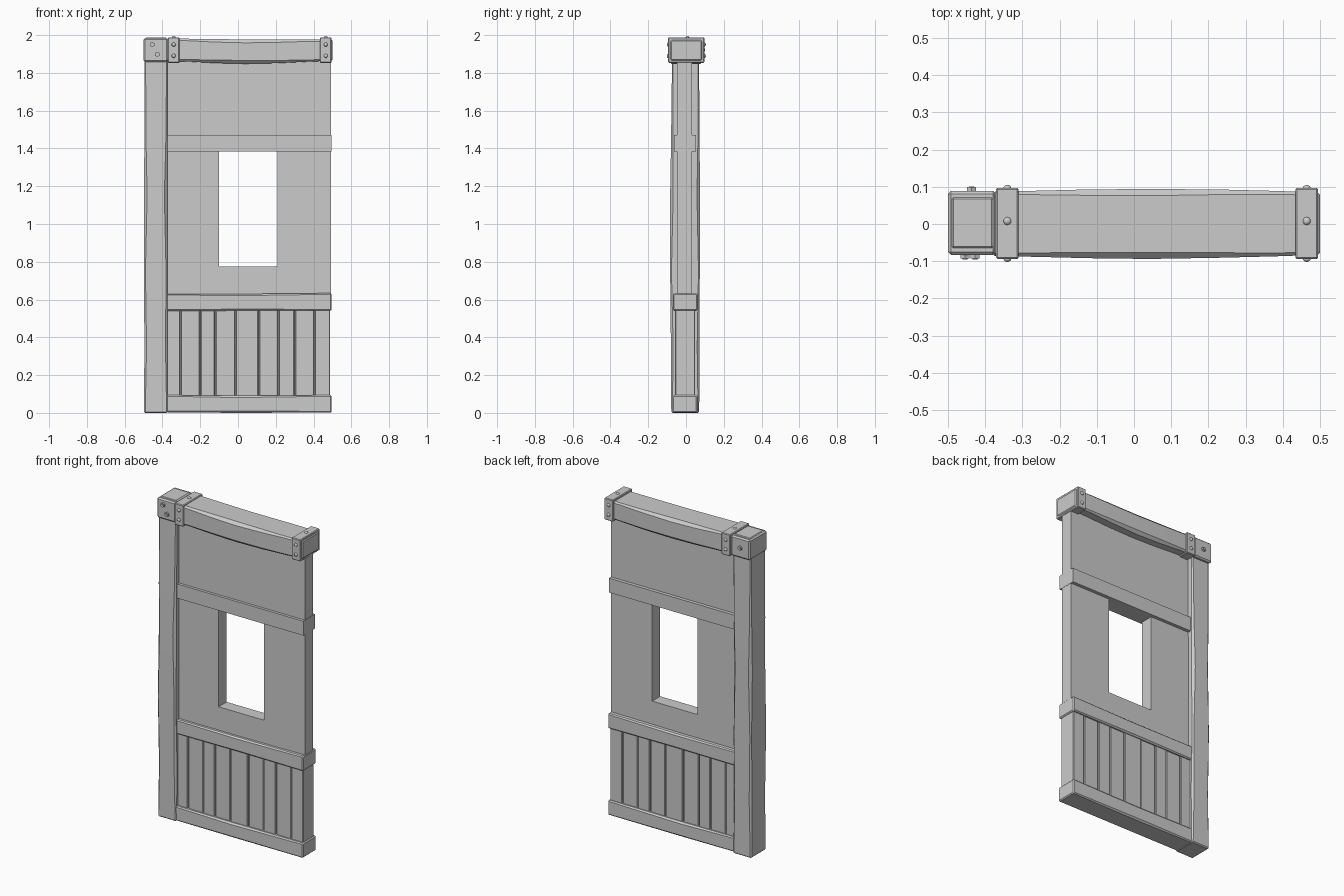
import bpy, bmesh
from math import pi
from mathutils import Matrix, Vector

if "Cube" in bpy.data.objects:
    bpy.data.objects.remove(bpy.data.objects["Cube"])


def finish(bm, name):
    bmesh.ops.recalc_face_normals(bm, faces=bm.faces)
    me = bpy.data.meshes.new(name)
    bm.to_mesh(me)
    bm.free()
    ob = bpy.data.objects.new(name, me)
    bpy.context.collection.objects.link(ob)
    return ob


def box(name, x, y, z, bevel=0.0):
    bm = bmesh.new()
    size = Vector((x[1] - x[0], y[1] - y[0], z[1] - z[0]))
    mid = Vector((x[0] + x[1], y[0] + y[1], z[0] + z[1])) / 2
    bmesh.ops.create_cube(bm, size=1, matrix=Matrix.Translation(mid) @ Matrix.Diagonal((*size, 1)))
    if bevel:
        bmesh.ops.bevel(bm, geom=bm.edges[:], offset=bevel, segments=1, affect='EDGES')
    return finish(bm, name)


def timber(name, stations, place, end=0.006):
    """Hewn timber: chamfered rectangles (t, u0, u1, v0, v1, chamfer) lofted along t."""
    a, b = stations[0], stations[-1]

    def tip(s, t):
        return (t, s[1] + end, s[2] - end, s[3] + end, s[4] - end, s[5] * 0.6)
    rows = [tip(a, a[0]), (a[0] + end, *a[1:]), *stations[1:-1],
            (b[0] - end, *b[1:]), tip(b, b[0])]
    bm = bmesh.new()
    rings = []
    for t, u0, u1, v0, v1, c in rows:
        pts = [(u0 + c, v0), (u1 - c, v0), (u1, v0 + c), (u1, v1 - c),
               (u1 - c, v1), (u0 + c, v1), (u0, v1 - c), (u0, v0 + c)]
        rings.append([bm.verts.new(place(t, u, v)) for u, v in pts])
    for r, s in zip(rings, rings[1:]):
        for i in range(8):
            j = (i + 1) % 8
            bm.faces.new((r[i], r[j], s[j], s[i]))
    bm.faces.new(rings[0])
    bm.faces.new(rings[-1])
    ob = finish(bm, name)
    for p in ob.data.polygons:
        p.use_smooth = True
    bpy.context.view_layer.objects.active = ob
    bpy.ops.object.select_all(action='DESELECT')
    ob.select_set(True)
    bpy.ops.object.shade_smooth_by_angle(angle=0.4)
    return ob


def along_x(t, u, v):
    return (t, u, v)


def along_z(t, u, v):
    return (u, v, t)


# Corner post, slightly bowed
timber("corner_post", [
    (0.0, -0.497, -0.372, -0.078, 0.070, 0.006),
    (0.35, -0.496, -0.372, -0.080, 0.071, 0.012),
    (0.75, -0.497, -0.374, -0.084, 0.073, 0.007),
    (1.15, -0.497, -0.374, -0.084, 0.074, 0.016),
    (1.45, -0.496, -0.373, -0.079, 0.072, 0.009),
    (1.87, -0.495, -0.372, -0.074, 0.069, 0.006)], along_z)

# Plaster wall with window opening
bm = bmesh.new()
xs, zs = (-0.38, -0.10, 0.21, 0.492), (0.60, 0.775, 1.383, 1.88)
g = [[bm.verts.new((x, -0.047, z)) for z in zs] for x in xs]
for i in range(3):
    for k in range(3):
        if (i, k) != (1, 1):
            bm.faces.new((g[i][k], g[i + 1][k], g[i + 1][k + 1], g[i][k + 1]))
ext = bmesh.ops.extrude_face_region(bm, geom=bm.faces[:], use_keep_orig=True)
bmesh.ops.translate(bm, vec=(0, 0.079, 0),
                    verts=[e for e in ext["geom"] if isinstance(e, bmesh.types.BMVert)])
finish(bm, "plaster_wall")

# Horizontal rails
box("window_head_rail", (-0.38, 0.494), (-0.064, 0.053), (1.383, 1.472))
timber("middle_rail", [
    (-0.38, -0.068, 0.060, 0.540, 0.630, 0.006),
    (0.05, -0.070, 0.061, 0.541, 0.630, 0.009),
    (0.496, -0.070, 0.061, 0.541, 0.634, 0.006)], along_x)
timber("bottom_rail", [
    (-0.38, -0.073, 0.060, 0.003, 0.094, 0.006),
    (0.0, -0.074, 0.062, 0.000, 0.091, 0.010),
    (0.496, -0.073, 0.060, 0.002, 0.094, 0.006)], along_x)

# Vertical planks of the lower panel
edges = (-0.38, -0.305, -0.2, -0.12, -0.013, 0.11, 0.215, 0.30, 0.405, 0.49)
for i, (l, r) in enumerate(zip(edges, edges[1:])):
    d = 0.003 * (i % 2)
    box(f"plank_{i + 1}", (l + 0.002, r - 0.002), (-0.058 + d, 0.048 - d), (0.08, 0.56), 0.004)
box("plank_backing", (-0.38, 0.486), (-0.042, 0.035), (0.08, 0.56))

# Top beam with swelling belly
timber("top_beam", [
    (-0.38, -0.086, 0.087, 1.862, 1.981, 0.008),
    (-0.28, -0.088, 0.089, 1.861, 1.981, 0.010),
    (-0.12, -0.092, 0.093, 1.852, 1.979, 0.016),
    (0.04, -0.094, 0.094, 1.848, 1.977, 0.018),
    (0.22, -0.091, 0.093, 1.852, 1.976, 0.014),
    (0.38, -0.087, 0.089, 1.860, 1.976, 0.009),
    (0.50, -0.083, 0.085, 1.864, 1.976, 0.008)], along_x)

# Corner head block with raised top
box("corner_head", (-0.50, -0.371), (-0.083, 0.089), (1.858, 1.984), 0.008)
box("corner_head_top", (-0.491, -0.378), (-0.066, 0.072), (1.97, 1.988), 0.005)


# Rounded rivets and hexagonal bolts, pointing along a direction
def stud(name, pos, direction, radius, height, hexagonal):
    bm = bmesh.new()
    rot = Vector((0, 0, 1)).rotation_difference(Vector(direction)).to_matrix().to_4x4()
    m = Matrix.Translation(pos) @ rot
    if hexagonal:
        bmesh.ops.create_cone(bm, cap_ends=True, segments=6, radius1=radius, radius2=radius,
                              depth=height * 2, matrix=m)
        bmesh.ops.create_cone(bm, cap_ends=True, segments=10, radius1=radius * 0.6,
                              radius2=radius * 0.5, depth=height * 2.5, matrix=m)
    else:
        bmesh.ops.create_uvsphere(bm, u_segments=10, v_segments=6, radius=1,
                                  matrix=m @ Matrix.Diagonal((radius, radius, height, 1)))
    ob = finish(bm, name)
    if not hexagonal:
        ob.data.shade_smooth()


for i, (x, y, z) in enumerate([(-0.455, -0.083, 1.950), (-0.428, -0.083, 1.898),
                               (-0.437, 0.089, 1.922)]):
    stud(f"bolt_{i + 1}", (x, y, z), (0, -1 if y < 0 else 1, 0), 0.014, 0.010, True)

# Metal straps around the beam, with rivets
for side, (l, r) in (("left", (-0.371, -0.310)), ("right", (0.434, 0.495))):
    box(f"{side}_strap", (l, r), (-0.094, 0.097), (1.853, 1.988), 0.004)
    x = (l + r) / 2
    stud(f"{side}_rivet_top", (x, 0.008, 1.987), (0, 0, 1), 0.011, 0.008, False)
    for z in (1.950, 1.890):
        for y in (-0.094, 0.097):
            stud(f"{side}_rivet", (x, y, z), (0, 1, 0), 0.011, 0.008, False)
